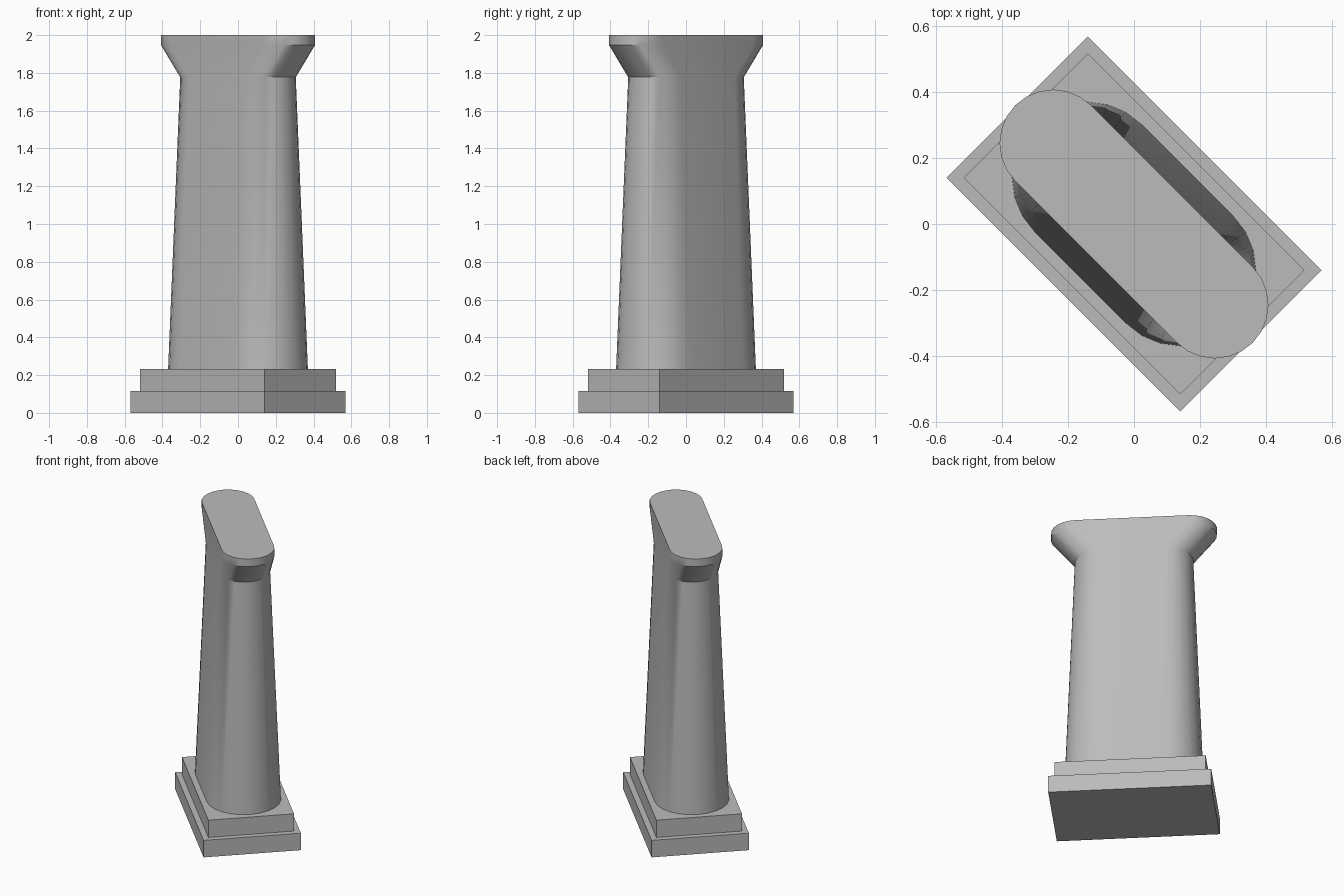
import bpy, bmesh
from math import sin, cos, pi, radians
from mathutils import Matrix

cube = bpy.data.objects.get("Cube")
if cube:
    bpy.data.objects.remove(cube, do_unlink=True)

# Single concrete colour
concrete = bpy.data.materials.new("concrete grey")
concrete.use_nodes = True
color = (0.5, 0.5, 0.5, 1)
concrete.diffuse_color = color
concrete.node_tree.nodes["Principled BSDF"].inputs["Base Color"].default_value = color

TURN = Matrix.Rotation(radians(-45), 4, "Z")  # the pier stands diagonally
ARC_STEPS = 12


def rectangle(half_length, half_width):
    return [(half_length, -half_width), (half_length, half_width),
            (-half_length, half_width), (-half_length, -half_width)]


def stadium(centre, radius):
    """Outline with straight sides and half-round ends."""
    points = []
    for side in (1, -1):
        for i in range(ARC_STEPS + 1):
            a = -pi / 2 + pi * i / ARC_STEPS
            points.append((side * (centre + radius * cos(a)), side * radius * sin(a)))
    return points


def loft(name, sections):
    """Skin a closed solid through (z, outline) sections."""
    bm = bmesh.new()
    rings = [[bm.verts.new((x, y, z)) for x, y in outline] for z, outline in sections]
    for low, high in zip(rings, rings[1:]):
        for i in range(len(low)):
            j = (i + 1) % len(low)
            bm.faces.new((low[i], low[j], high[j], high[i]))
    bm.faces.new(rings[0][::-1])
    bm.faces.new(rings[-1])
    bm.transform(TURN)
    mesh = bpy.data.meshes.new(name)
    bm.to_mesh(mesh)
    bm.free()
    mesh.materials.append(concrete)
    obj = bpy.data.objects.new(name, mesh)
    bpy.context.collection.objects.link(obj)
    return obj


# Stepped footing
loft("lower_footing", [(z, rectangle(0.502, 0.303)) for z in (0, 0.115)])
loft("upper_footing", [(z, rectangle(0.465, 0.267)) for z in (0.115, 0.232)])

# Tapered shaft, flared ends and flat-topped cap in one skin
pier = loft("pier_shaft_and_cap", [
    (0.232, stadium(0.198, 0.23)),
    (1.777, stadium(0.202, 0.163)),
    (1.948, stadium(0.347, 0.163)),
    (2.0, stadium(0.347, 0.163)),
])
bpy.ops.object.select_all(action="DESELECT")
pier.select_set(True)
bpy.context.view_layer.objects.active = pier
bpy.ops.object.shade_smooth_by_angle(angle=radians(30))
